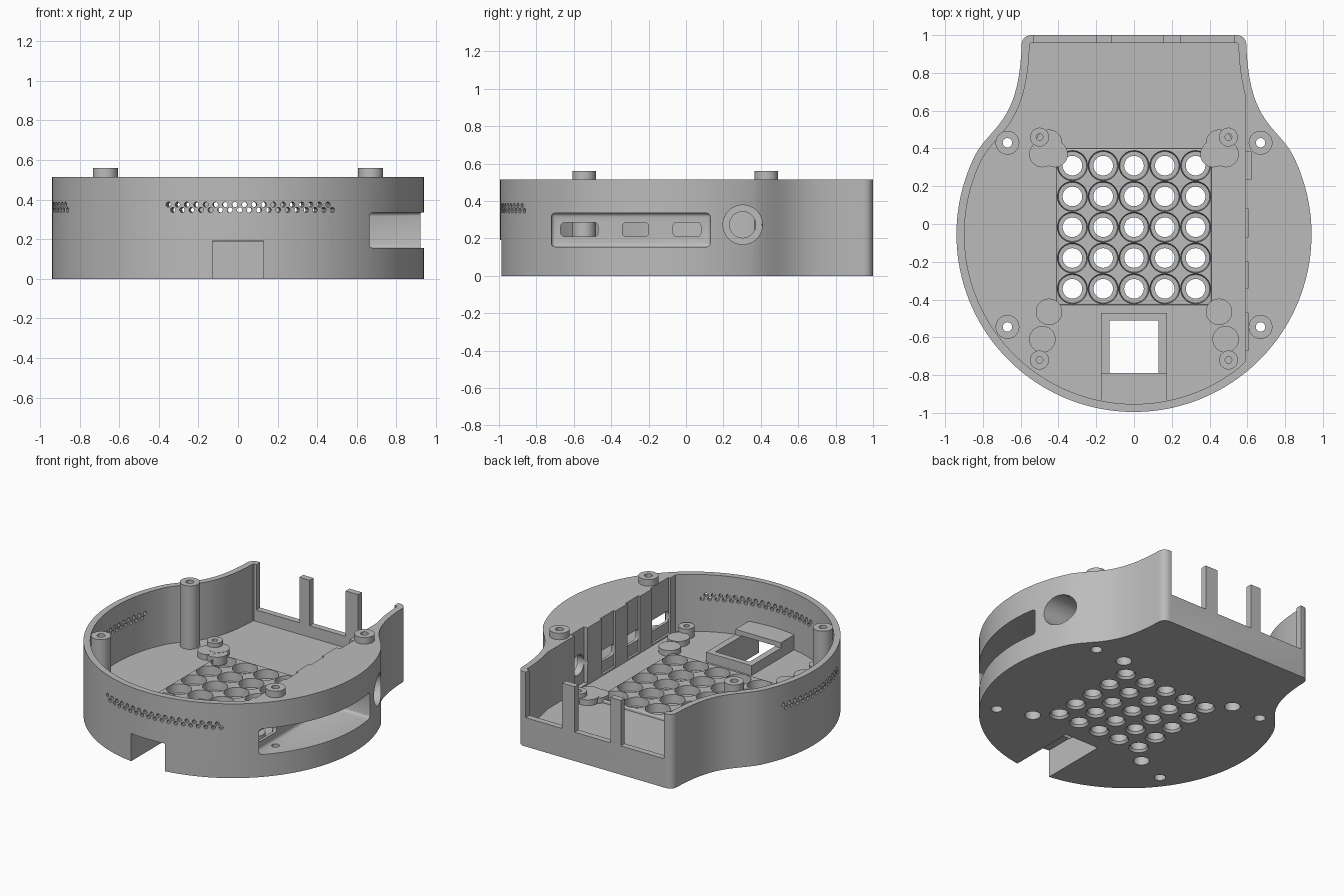
import bpy, bmesh, math
from mathutils import Matrix, Vector

cube = bpy.data.objects.get("Cube")
if cube:
    bpy.data.objects.remove(cube, do_unlink=True)

grey = bpy.data.materials.new("plain grey")
grey.use_nodes = True
grey.diffuse_color = (0.5, 0.5, 0.5, 1)
grey.node_tree.nodes["Principled BSDF"].inputs["Base Color"].default_value = (0.5, 0.5, 0.5, 1)

HEIGHT, FLOOR, WALL = 0.515, 0.12, 0.042
RADIUS, CENTRE_Y = 0.94, -0.055


def finish(name, bm):
    bmesh.ops.recalc_face_normals(bm, faces=bm.faces[:])
    mesh = bpy.data.meshes.new(name)
    bm.to_mesh(mesh)
    bm.free()
    obj = bpy.data.objects.new(name, mesh)
    bpy.context.collection.objects.link(obj)
    mesh.materials.append(grey)
    return obj


def prism(name, points, z0, z1):
    bm = bmesh.new()
    face = bm.faces.new([bm.verts.new((x, y, z0)) for x, y in points])
    top = bmesh.ops.extrude_face_region(bm, geom=[face])
    verts = [g for g in top["geom"] if isinstance(g, bmesh.types.BMVert)]
    bmesh.ops.translate(bm, verts=verts, vec=(0, 0, z1 - z0))
    return finish(name, bm)


def boxes(name, ranges, bevel=0):
    bm = bmesh.new()
    for lo, hi in ranges:
        lo, hi = Vector(lo), Vector(hi)
        mat = Matrix.Translation((lo + hi) / 2) @ Matrix.Diagonal((*(hi - lo), 1))
        bmesh.ops.create_cube(bm, size=1, matrix=mat)
    if bevel:
        bmesh.ops.bevel(bm, geom=bm.edges[:], offset=bevel, segments=3,
                        profile=0.5, affect='EDGES')
    return finish(name, bm)


def cones(name, centres, z0, z1, r0, r1, sides=32):
    """Upright cylinders or cones at a list of (x, y) centres."""
    bm = bmesh.new()
    for x, y in centres:
        bmesh.ops.create_cone(bm, cap_ends=True, segments=sides, radius1=r0, radius2=r1,
                              depth=z1 - z0, matrix=Matrix.Translation((x, y, (z0 + z1) / 2)))
    return finish(name, bm)


def cut(cutter, *targets):
    for obj in targets:
        mod = obj.modifiers.new("cut", 'BOOLEAN')
        mod.operation, mod.solver, mod.object = 'DIFFERENCE', 'EXACT', cutter
        bpy.context.view_layer.objects.active = obj
        bpy.ops.object.modifier_apply(modifier=mod.name)
    bpy.data.objects.remove(cutter, do_unlink=True)


def four(x, y_back, y_front):
    return [(s * x, y) for s in (-1, 1) for y in (y_back, y_front)]


# Outline: round body, flared neck, rounded back corners
half = []
for i in range(49):
    a = math.radians(-90 + 117 * i / 48)
    half.append(Vector((RADIUS * math.cos(a), CENTRE_Y + RADIUS * math.sin(a))))
neck = [half[-1], Vector((0.75, 0.52)), Vector((0.62, 0.54)), Vector((0.597, 0.9))]
for i in range(1, 17):
    t = i / 16
    half.append(neck[0] * (1 - t) ** 3 + neck[1] * 3 * t * (1 - t) ** 2
                + neck[2] * 3 * t * t * (1 - t) + neck[3] * t ** 3)
for i in range(7):
    a = math.radians(15 * i)
    half.append(Vector((0.545 + 0.05 * math.cos(a), 0.95 + 0.05 * math.sin(a))))
outline = half + [Vector((-p.x, p.y)) for p in reversed(half[1:])]

# Cavity: inset outline, stopping at the thick side block
cavity = []
for i, p in enumerate(outline):
    d = (outline[(i + 1) % len(outline)] - outline[i - 1]).normalized()
    q = p + Vector((-d.y, d.x)) * WALL
    q.x = min(q.x, 0.59)
    if not cavity or (q - cavity[-1]).length > 0.004:
        cavity.append(q)

shell = prism("shell", outline, 0, HEIGHT)
cut(prism("cavity_cutter", cavity, FLOOR, 1), shell)

# Open back with two upright tabs above a low wall
gaps = [(-0.53, -0.2), (-0.12, 0.155), (0.25, 0.53)]
cut(boxes("back_cutter", [((a, 0.93, 0.2), (b, 1.1, 1)) for a, b in gaps]), shell)

# Side slot, its small windows and the inner notches
cut(boxes("slot_cutter", [((0.625, -0.72, 0.155), (1.2, 0.13, 0.335))], 0.02), shell)
windows = [(-0.67, -0.47), (-0.34, -0.2), (-0.07, 0.08)]
cut(boxes("window_cutter", [((0.5, a, 0.21), (0.75, b, 0.285)) for a, b in windows], 0.02), shell)
notches = [((0.5, a, 0.13), (0.605, b, 1)) for a, b in windows]
notches.append(((0.5, 0.235, 0.13), (0.62, 0.38, 1)))
cut(boxes("notch_cutter", notches), shell)

# Round side socket
for x0, r in ((0.67, 0.105), (0.5, 0.07)):
    bm = bmesh.new()
    bmesh.ops.create_cone(bm, cap_ends=True, segments=48, radius1=r, radius2=r, depth=1.2 - x0,
                          matrix=Matrix.Translation(((x0 + 1.2) / 2, 0.303, 0.273))
                          @ Matrix.Rotation(math.pi / 2, 4, 'Y'))
    cut(finish("socket_cutter", bm), shell)

# Two staggered rows of vents at the front and at one side
bm = bmesh.new()
pitch = 3.0
for start, end in ((-107, -66), (-22, 29)):
    for i in range(int((end - start) / pitch) + 1):
        for row in range(2):
            a = math.radians(start + pitch * (i + row / 2) - 90)
            place = Matrix.Translation((0, CENTRE_Y, 0.375 - 0.027 * row)) @ Matrix.Rotation(a, 4, 'Z')
            bmesh.ops.create_cone(bm, cap_ends=True, segments=10, radius1=0.0135, radius2=0.0135,
                                  depth=0.2, matrix=place @ Matrix.Translation((RADIUS, 0, 0))
                                  @ Matrix.Rotation(math.pi / 2, 4, 'Y'))
cut(finish("vent_cutter", bm), shell)

# Cable port: channel, roof and rim
roof = boxes("port_roof", [((-0.175, -0.96, 0.1), (0.175, -0.79, 0.225))])
rim = boxes("port_rim", [((-0.175, -0.79, 0.1), (0.175, -0.47, 0.188))])
cut(boxes("port_cutter", [((-0.13, -1.2, -0.1), (0.13, -0.51, 0.192))]), shell, roof, rim)

# Perforated plate with a cup around every hole
plate = boxes("grille_plate", [((-0.41, -0.43, 0.09), (0.41, 0.4, 0.14))], 0.008)
grid = [(0.163 * i, 0.163 * j - 0.017) for i in range(-2, 3) for j in range(-2, 3)]
cut(cones("cup_cutter", grid, 0.08, 0.145, 0.075, 0.08), shell, plate)
cut(cones("hole_cutter", grid, -0.1, 0.2, 0.052, 0.052), shell)
cut(cones("flare_cutter", grid, -0.01, 0.018, 0.07, 0.05), shell)

# Screw pillars: tall in the open side, short stubs on the block
posts = four(0.67, 0.43, -0.545)
pillars = cones("tall_pillars", posts[:2], 0.1, 0.56, 0.063, 0.063)
stubs = cones("short_pillars", posts[2:], 0.5, 0.56, 0.063, 0.063)
cut(cones("screw_cutter", posts, -0.1, 0.8, 0.025, 0.025, 24), shell, pillars, stubs)
cut(cones("screw_head_cutter", posts, -0.1, 0.06, 0.036, 0.036, 24), shell)

# Pads, standoffs and the pockets underneath
pads = cones("corner_pads", four(0.45, 0.43, -0.465), 0.1, 0.16, 0.07, 0.07)
outer_pads = cones("outer_pads", four(0.485, 0.37, -0.61), 0.1, 0.159, 0.07, 0.07)
inner_pads = cones("back_pads", [(-0.42, 0.37), (0.42, 0.37)], 0.1, 0.158, 0.07, 0.07)
spots = four(0.5, 0.46, -0.72)
standoffs = cones("standoffs", spots, 0.1, 0.19, 0.05, 0.05)
cut(cones("standoff_cutter", spots, 0.15, 0.3, 0.018, 0.018, 20), standoffs)
cut(cones("pocket_cutter", four(0.446, 0.43, -0.46), -0.1, 0.09, 0.05, 0.05), shell)

bpy.ops.object.select_all(action='DESELECT')
for obj in (shell, roof, rim, plate, pillars, stubs, pads, outer_pads, inner_pads, standoffs):
    obj.select_set(True)
bpy.context.view_layer.objects.active = shell
bpy.ops.object.shade_smooth_by_angle(angle=math.radians(30))
